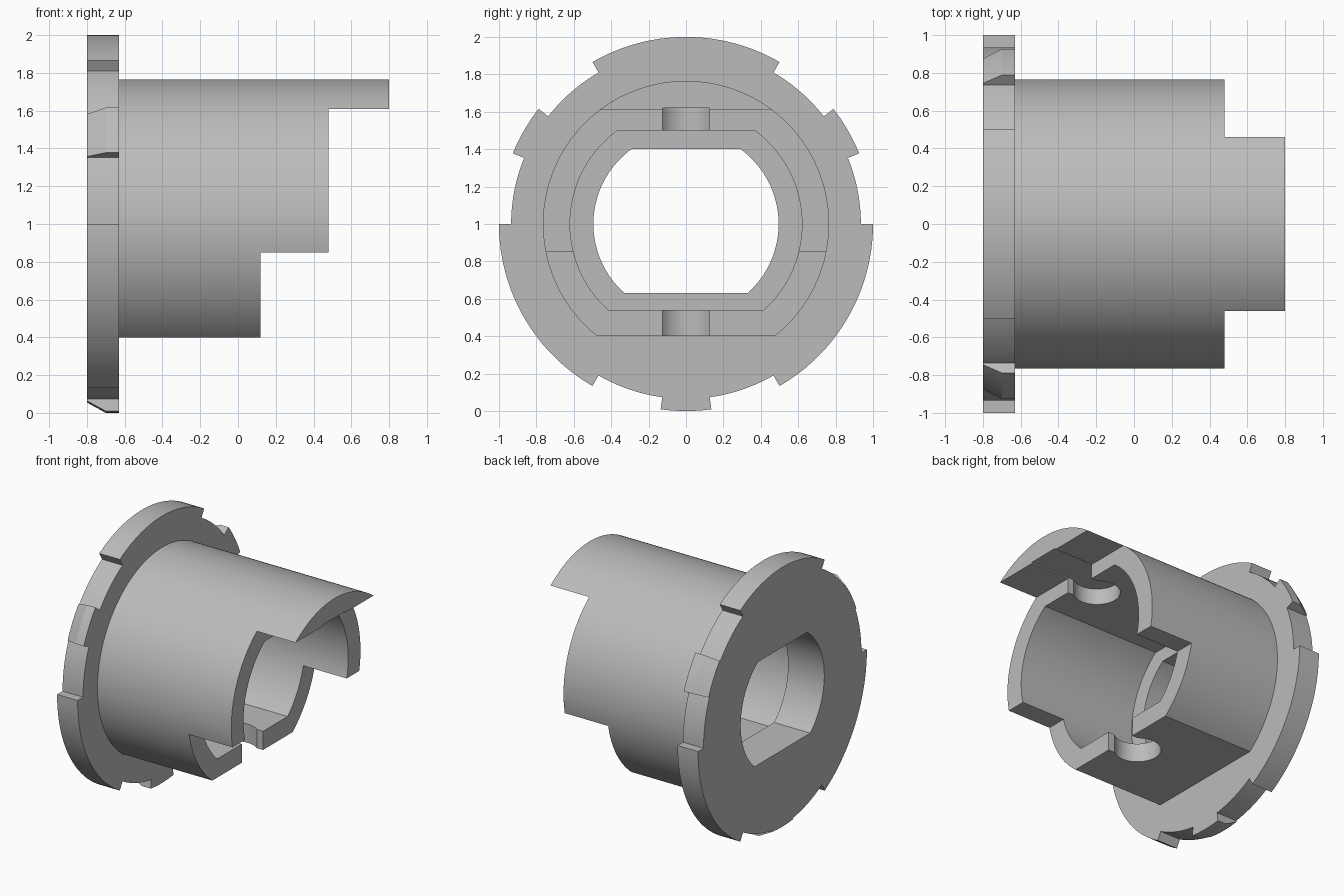
import bpy, bmesh, math

AXIS = 1.0    # height of the sleeve axis
BACK, CHAMFER, FACE = -0.8, -0.7, -0.63    # flange stations along x

if "Cube" in bpy.data.objects:
    bpy.data.objects.remove(bpy.data.objects["Cube"])

grey = bpy.data.materials.new("plain grey")
grey.use_nodes = True
colour = (0.5, 0.5, 0.5, 1)
grey.diffuse_color = colour
grey.node_tree.nodes["Principled BSDF"].inputs["Base Color"].default_value = colour


def loft(name, rings):
    """Closed solid through matching rings of 3D points."""
    bm = bmesh.new()
    loops = [[bm.verts.new(p) for p in ring] for ring in rings]
    n = len(loops[0])
    for a, b in zip(loops, loops[1:]):
        for i in range(n):
            j = (i + 1) % n
            bm.faces.new((a[i], a[j], b[j], b[i]))
    bm.faces.new(loops[0][::-1])
    bm.faces.new(loops[-1])
    bmesh.ops.remove_doubles(bm, verts=bm.verts, dist=1e-5)
    bmesh.ops.recalc_face_normals(bm, faces=bm.faces)
    mesh = bpy.data.meshes.new(name)
    bm.to_mesh(mesh)
    bm.free()
    mesh.materials.append(grey)
    obj = bpy.data.objects.new(name, mesh)
    bpy.context.collection.objects.link(obj)
    return obj


def flatted_rod(name, r, low, high, x0, x1, steps=64):
    """Rod along x with flats at the low and high offsets from the axis."""
    a, b = math.asin(low / r), math.asin(high / r)
    side = [a + (b - a) * i / steps for i in range(steps + 1)]
    outline = [(r * math.cos(t), r * math.sin(t)) for t in side]
    if high == r:
        outline[-1] = (0, r)
    left = [(-y, z) for y, z in reversed(outline)]
    outline += left[1:] if high == r else left
    return loft(name, [[(x, y, AXIS + z) for y, z in outline] for x in (x0, x1)])


def box(name, x0, x1, y, z0, z1):
    return loft(name, [[(x0, -y, z), (x1, -y, z), (x1, y, z), (x0, y, z)]
                       for z in (z0, z1)])


def post(name, x, r, z0, z1, n=64):
    turn = [math.tau * i / n for i in range(n)]
    return loft(name, [[(x + r * math.cos(t), r * math.sin(t), z) for t in turn]
                       for z in (z0, z1)])


def combine(body, tool, operation):
    mod = body.modifiers.new(operation.lower(), "BOOLEAN")
    mod.operation, mod.solver, mod.object = operation, "EXACT", tool
    bpy.context.view_layer.objects.active = body
    bpy.ops.object.modifier_apply(modifier=mod.name)
    bpy.data.objects.remove(tool)


# Flange rim: degrees from the top, back radius, front radius; mirrored in y
ROOT, TIP, EASED = 0.935, 1.0, 0.945
half = [(0, 30, TIP, TIP), (30, 52, ROOT, ROOT), (52, 67.8, EASED, TIP),
        (67.8, 90, ROOT, ROOT), (90, 150, TIP, TIP), (150, 172.2, ROOT, ROOT),
        (172.2, 180, EASED, TIP)]
rim = []
for start, end, back_r, front_r in half:
    steps = max(4, round((end - start) / 2))
    for i in range(steps + 1):
        rim.append((math.radians(start + (end - start) * i / steps), back_r, front_r))
rim += [(-t, b, f) for t, b, f in reversed(rim[1:-1])]


def rim_ring(x, pick):
    return [(x, p[pick] * math.sin(p[0]), AXIS + p[pick] * math.cos(p[0])) for p in rim]


body = loft("flanged_sleeve", [rim_ring(BACK, 1), rim_ring(CHAMFER, 2), rim_ring(FACE, 2)])

# Barrel with a flat underside, stepped back below the top lip
barrel = flatted_rod("barrel", 0.765, -0.6, 0.765, CHAMFER, 0.8)
combine(barrel, box("upper_step", 0.48, 1, 1, -1, 1.61), "DIFFERENCE")
combine(barrel, box("lower_step", 0.12, 1, 1, -1, 0.85), "DIFFERENCE")
combine(body, barrel, "UNION")

# Wide bore, then the narrower through hole
combine(body, flatted_rod("bore", 0.62, -0.46, 0.5, -0.5, 1), "DIFFERENCE")
combine(body, flatted_rod("hole", 0.495, -0.37, 0.4, -1, 0.9), "DIFFERENCE")

# Keyhole slots in the upper and lower walls
for x, z0, z1 in ((0.33, 1.45, 1.62), (-0.03, 0.3, 0.6)):
    combine(body, post("slot_round", x, 0.16, z0, z1), "DIFFERENCE")
    combine(body, box("slot_mouth", x, 1, 0.125, z0, z1), "DIFFERENCE")

# Smooth curved walls, crisp edges
bpy.ops.object.select_all(action="DESELECT")
body.select_set(True)
bpy.context.view_layer.objects.active = body
bpy.ops.object.shade_smooth_by_angle(angle=math.radians(20))
